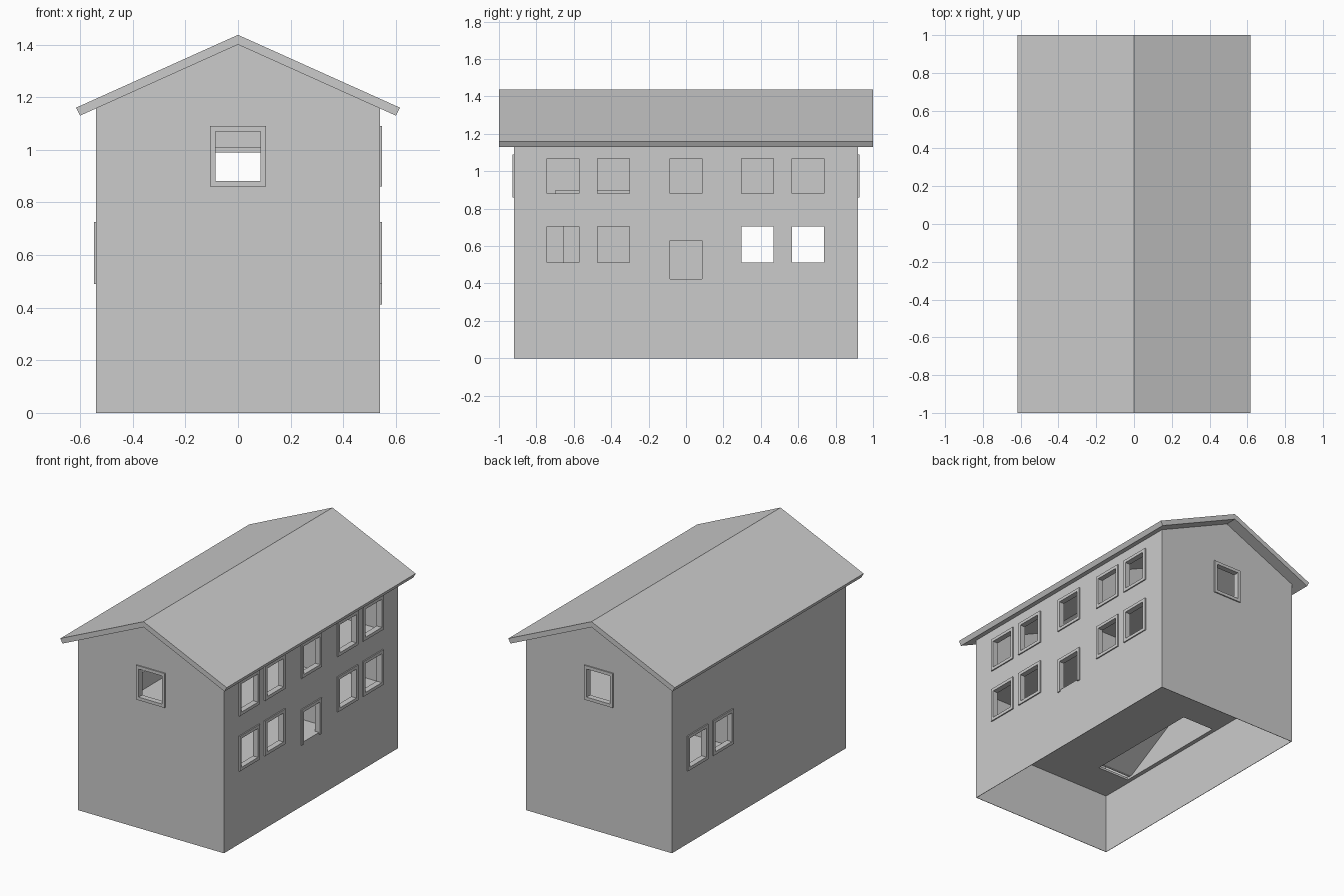
import bpy, bmesh
from mathutils import Vector

if "Cube" in bpy.data.objects:
    bpy.data.objects.remove(bpy.data.objects["Cube"])

grey = bpy.data.materials.new("plain_grey")
grey.diffuse_color = (0.6, 0.6, 0.6, 1)
grey.use_nodes = True
grey.node_tree.nodes["Principled BSDF"].inputs["Base Color"].default_value = grey.diffuse_color

W, L, T = 0.54, 0.92, 0.03            # half width, half length, wall thickness
SLOPE, RIDGE = 0.45, 1.40             # roof underside
FLOOR, UPPER = 0.425, 0.78            # storey floor heights


def under(x):
    return RIDGE - SLOPE * abs(x)


def prism(name, profile, a, b, axis):
    """Extrude a 2D profile (u, z) along x or y from a to b."""
    def place(u, z, d):
        return (u, d, z) if axis == 'y' else (d, u, z)
    bm = bmesh.new()
    face = bm.faces.new([bm.verts.new(place(u, z, a)) for u, z in profile])
    ext = bmesh.ops.extrude_face_region(bm, geom=[face])["geom"]
    shift = Vector((0, b - a, 0)) if axis == 'y' else Vector((b - a, 0, 0))
    bmesh.ops.translate(bm, vec=shift, verts=[v for v in ext if isinstance(v, bmesh.types.BMVert)])
    bmesh.ops.recalc_face_normals(bm, faces=bm.faces)
    mesh = bpy.data.meshes.new(name)
    bm.to_mesh(mesh)
    bm.free()
    mesh.materials.append(grey)
    obj = bpy.data.objects.new(name, mesh)
    bpy.context.collection.objects.link(obj)
    return obj


def rect(u0, u1, z0, z1):
    return [(u0, z0), (u1, z0), (u1, z1), (u0, z1)]


def box(name, x0, x1, y0, y1, z0, z1):
    return prism(name, rect(x0, x1, z0, z1), y0, y1, 'y')


def frame(name, u, z0, z1, a, b, axis, half=0.107, door=False):
    """Flat surround, 0.021 wide, around a window or a door."""
    w = 0.021
    arch = [(u - half, z0), (u - half + w, z0), (u - half + w, z1 - w),
            (u + half - w, z1 - w), (u + half - w, z0), (u + half, z0),
            (u + half, z1), (u - half, z1)]
    prism(name, arch, a, b, axis)
    if not door:
        prism(name + "_sill", rect(u - half + w, u + half - w, z0, z0 + w), a, b, axis)


# walls and floors: gabled block hollowed out storey by storey
walls = prism("walls", [(-W, 0), (W, 0), (W, under(W)), (0, RIDGE), (-W, under(W))], -L, L, 'y')
S = 0.003
xi, yi = W - T, L - T
cutters = [
    box("cut_base", -W + S, W - S, -L + S, L - S, -0.1, FLOOR - 0.015),
    box("cut_ground", -xi, xi, -yi, yi, FLOOR, UPPER - 0.015),
    box("cut_upper", -xi, xi, -yi, yi, UPPER, 1.6),
    box("cut_lower_stairwell", -xi + 0.001, -0.27, -0.67, 0.17, 0.35, 0.5),
    box("cut_upper_stairwell", -xi + 0.001, -0.27, -0.68, -0.085, 0.7, 0.85),
]

# windows and door
HALF = 0.086
LOW, HIGH = (0.49, 0.725), (0.86, 1.09)
sides = [(1, y, z) for y in (-0.657, -0.387, 0.383, 0.653) for z in (LOW, HIGH)]
sides += [(1, 0, HIGH), (-1, 0.383, LOW), (-1, 0.653, LOW)]
for s, y, (z0, z1) in sides:
    xs = sorted((s * (W - 0.1), s * (W + 0.1)))
    cutters.append(box("cut_window", *xs, y - HALF, y + HALF, z0 + 0.021, z1 - 0.021))
    frame("side_window_frame", y, z0, z1, s * (W - 0.001), s * (W + 0.008), 'x')
for s in (-1, 1):
    ys = sorted((s * (L - 0.1), s * (L + 0.1)))
    cutters.append(box("cut_window", -HALF, HALF, *ys, HIGH[0] + 0.021, HIGH[1] - 0.021))
    frame("gable_window_frame", 0, *HIGH, s * (L - 0.001), s * (L + 0.008), 'y')
cutters.append(box("cut_door", W - 0.1, W + 0.1, -HALF, HALF, FLOOR, 0.63))
frame("door_frame", 0, 0.412, 0.651, W - 0.001, W + 0.008, 'x', door=True)

for c in cutters:
    c.hide_render = True
    mod = walls.modifiers.new("cut", 'BOOLEAN')
    mod.operation, mod.solver, mod.object = 'DIFFERENCE', 'EXACT', c
dg = bpy.context.evaluated_depsgraph_get()
cut_mesh = bpy.data.meshes.new_from_object(walls.evaluated_get(dg))
walls.modifiers.clear()
walls.data = cut_mesh
for c in cutters:
    bpy.data.objects.remove(c)

# roof: two slabs joined at the ridge
prism("roof", [(-0.60, under(0.60)), (0, RIDGE), (0.60, under(0.60)),
               (0.616, 1.16), (0, 1.437), (-0.616, 1.16)], -1, 1, 'y')

# cross partitions with a doorway on each storey
for name, z0, corner, peak in (("ground_partition", FLOOR, UPPER - 0.015, UPPER - 0.015),
                               ("upper_partition", UPPER, under(xi), RIDGE)):
    top = z0 + 0.21
    prism(name, [(-xi, z0), (-HALF, z0), (-HALF, top), (HALF, top), (HALF, z0),
                 (xi, z0), (xi, corner), (0, peak), (-xi, corner)], 0.18, 0.20, 'y')
    for a, b in ((0.172, 0.18), (0.20, 0.208)):
        frame("inner_door_frame", 0, z0, top + 0.021, a, b, 'y', door=True)

# stair between the storeys: stepped top, sloping underside
N, Y0, Y1 = 8, -0.655, -0.085
dy, dz = (Y1 - Y0) / N, (UPPER - FLOOR) / N
steps = [(Y0, FLOOR)]
for i in range(N):
    steps += [(Y0 + i * dy, FLOOR + (i + 1) * dz), (Y0 + (i + 1) * dy, FLOOR + (i + 1) * dz)]
steps.append((Y1, UPPER - dz - 0.01))
steps.append((Y0 + 0.02, FLOOR))
prism("stairs", steps, -xi, -0.27, 'x')

# wall beside the stair and parapet round the stairwell
box("stair_wall", -0.27, -0.25, -0.655, 0.18, FLOOR, UPPER - 0.015)
box("stair_parapet_side", -0.27, -0.25, -0.70, -0.085, UPPER, 0.898)
box("stair_parapet_end", -xi, -0.27, -0.70, -0.68, UPPER, 0.898)
